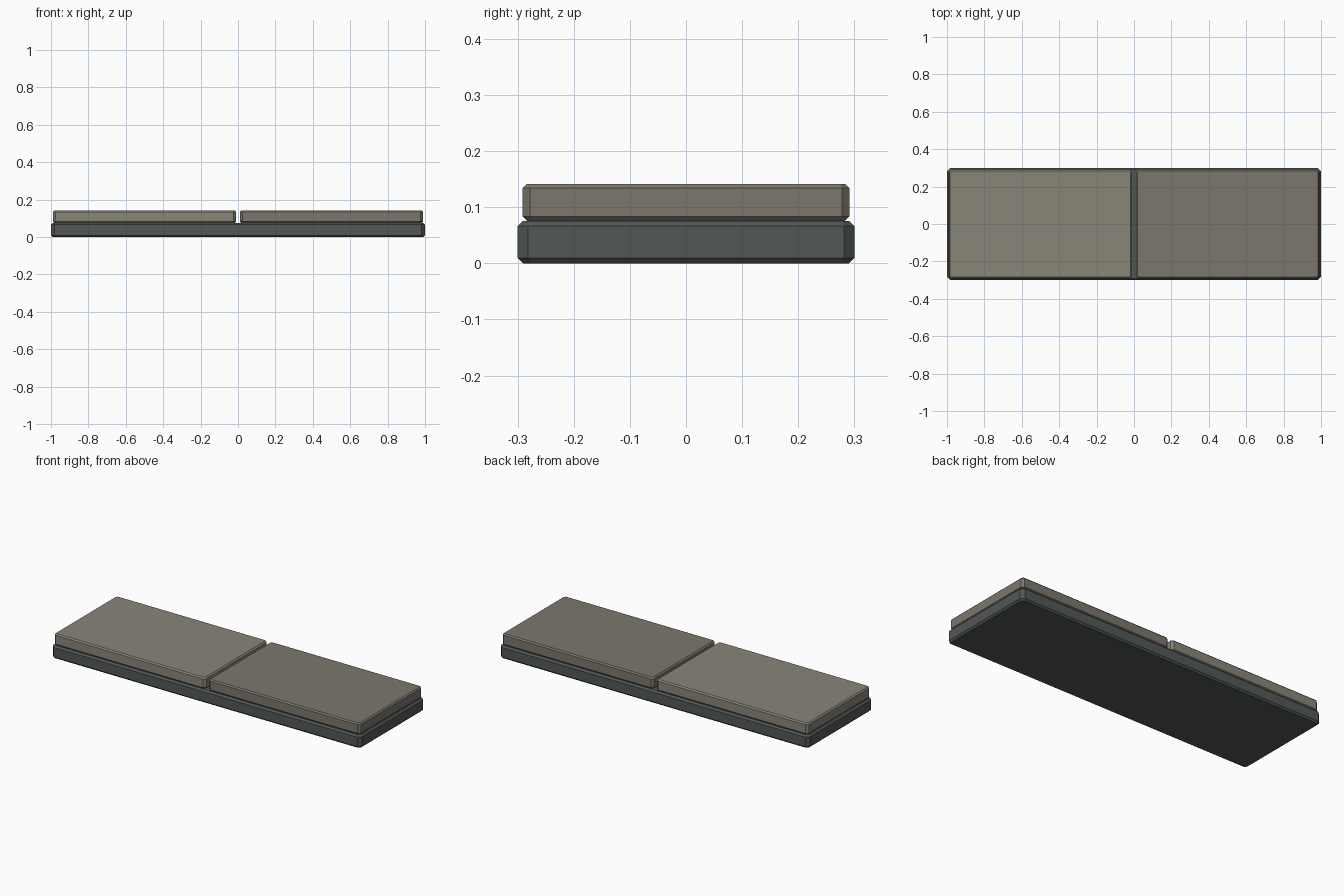
import bpy, bmesh

if "Cube" in bpy.data.objects:
    bpy.data.objects.remove(bpy.data.objects["Cube"])


def material(name, rgb):
    m = bpy.data.materials.new(name)
    m.diffuse_color = (*rgb, 1)
    m.use_nodes = True
    m.node_tree.nodes["Principled BSDF"].inputs["Base Color"].default_value = m.diffuse_color
    return m


def chamfered_slab(name, x, y, z, corner, rim, mat):
    """Box over the given ranges with chamfered corners, then chamfered top and bottom rims."""
    bm = bmesh.new()
    bmesh.ops.create_cube(bm, size=1)
    for v in bm.verts:
        v.co = [r[0] if c < 0 else r[1] for c, r in zip(v.co, (x, y, z))]
    upright = [e for e in bm.edges
               if abs(e.verts[0].co.z - e.verts[1].co.z) > 0.01]
    bmesh.ops.bevel(bm, geom=upright, offset=corner, segments=1, affect='EDGES')
    rims = [e for e in bm.edges
            if abs(e.verts[0].co.z - e.verts[1].co.z) < 0.001]
    bmesh.ops.bevel(bm, geom=rims, offset=rim, segments=1, affect='EDGES')
    bmesh.ops.recalc_face_normals(bm, faces=bm.faces[:])
    mesh = bpy.data.meshes.new(name)
    bm.to_mesh(mesh)
    bm.free()
    mesh.materials.append(mat)
    obj = bpy.data.objects.new(name, mesh)
    bpy.context.collection.objects.link(obj)
    return obj


dark = material("dark_stone", (0.085, 0.098, 0.091))
light = material("light_stone", (0.25, 0.235, 0.19))
grey = material("grey_stone", (0.20, 0.185, 0.155))

# Dark base slab
chamfered_slab("base", (-1, 1), (-0.3, 0.3), (0, 0.0755), 0.018, 0.0095, dark)

# Two paving tiles with a narrow joint between them
for name, x, mat in (("left_tile", (-0.99, -0.01), light),
                     ("right_tile", (0.01, 0.99), grey)):
    chamfered_slab(name, x, (-0.291, 0.291), (0.0755, 0.1415), 0.013, 0.0075, mat)
